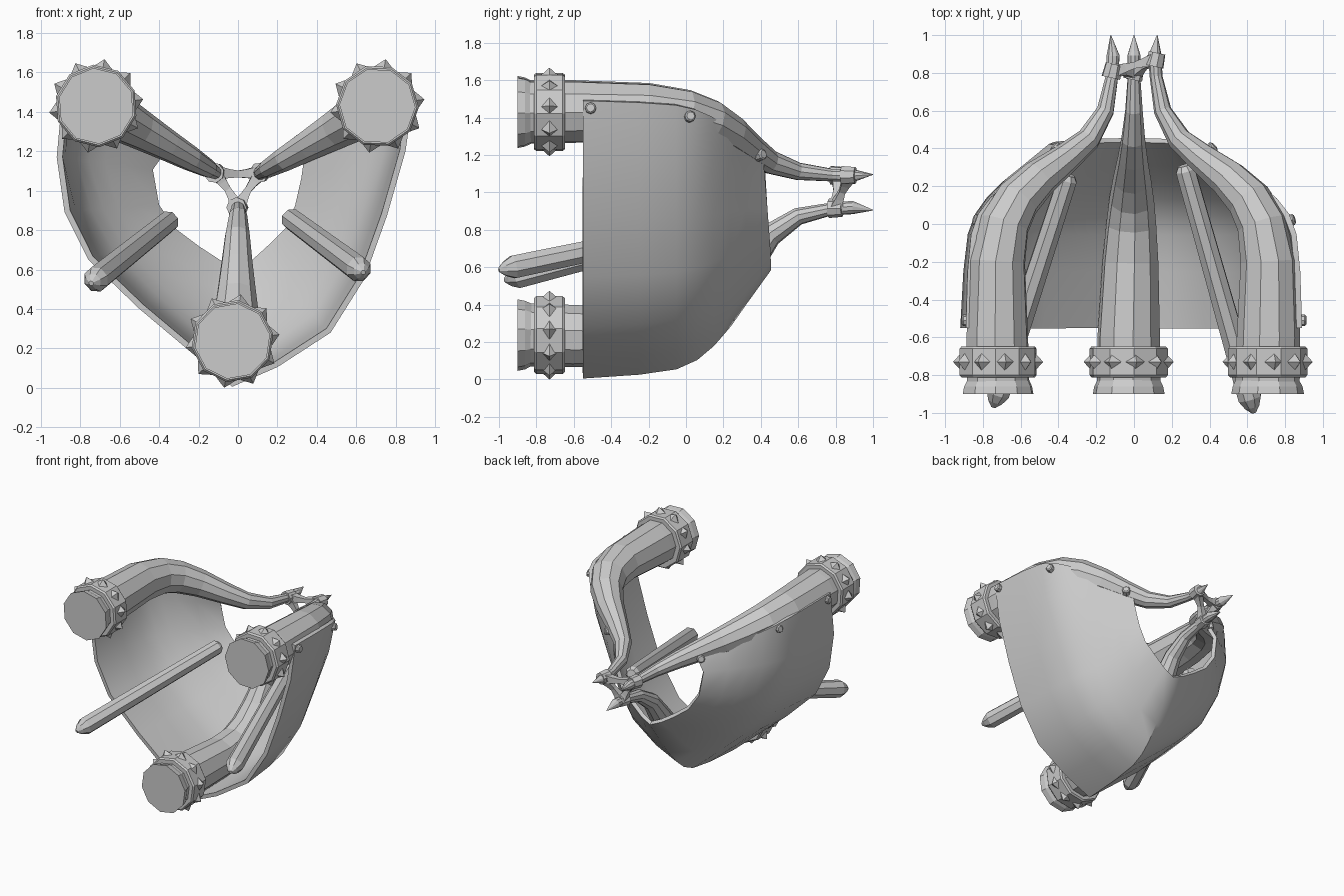
import bpy, bmesh
from math import sin, cos, pi, radians
from mathutils import Vector as V

if "Cube" in bpy.data.objects:
    bpy.data.objects.remove(bpy.data.objects["Cube"])

AXIS_Z = 1.025


def tube(bm, pts, radii, sides, ref, phase=0.0):
    """Sweep a polygon along a path; angle 0 points along ref x tangent."""
    pts = [V(p) for p in pts]
    rings = []
    for i, p in enumerate(pts):
        t = (pts[min(i + 1, len(pts) - 1)] - pts[max(i - 1, 0)]).normalized()
        u = V(ref).cross(t).normalized()
        w = t.cross(u)
        rings.append([bm.verts.new(p + radii[i] * (u * cos(a) + w * sin(a)))
                      for a in (phase + 2 * pi * k / sides for k in range(sides))])
    for r0, r1 in zip(rings, rings[1:]):
        for k in range(sides):
            j = (k + 1) % sides
            bm.faces.new((r0[k], r0[j], r1[j], r1[k]))
    bm.faces.new(rings[0][::-1])
    bm.faces.new(rings[-1])


def finish(name, bm):
    bmesh.ops.recalc_face_normals(bm, faces=bm.faces)
    me = bpy.data.meshes.new(name)
    bm.to_mesh(me)
    bm.free()
    ob = bpy.data.objects.new(name, me)
    bpy.context.collection.objects.link(ob)
    return ob


# Tusk profile: y, distance from the common axis, thickness
PROFILE = [(-.90, .81, .193), (-.86, .81, .185), (-.83, .81, .17), (-.6, .815, .168),
           (-.2, .82, .15), (0, .78, .134), (.13, .70, .12), (.24, .575, .102),
           (.35, .41, .08), (.45, .275, .064), (.6, .175, .047), (.78, .135, .034),
           (.89, .128, .036), (1.0, .142, .002)]

# angle round the axis, position of the tie, sideways shift of the thick end, lift
TUSKS = {"left": (150, .81, -.018, 0), "right": (30, .87, .006, 0),
         "lower": (270, .80, -.028, .022)}


def around(side, dist, y):
    deg, tie, dx, dz = TUSKS[side]
    a, fade = radians(deg), min(1, max(0, (.6 - y) / 1.2))
    return V((dist * cos(a) + dx * fade, y, AXIS_Z + dist * sin(a) + dz))


knots = []
for side, (deg, tie_y, dx, dz) in TUSKS.items():
    a = radians(deg)
    tangential = V((-sin(a), 0, cos(a)))
    phase = radians(26 - deg)
    # tapering tusk
    bm = bmesh.new()
    tube(bm, [around(side, d, y) for y, d, r in PROFILE], [r for y, d, r in PROFILE],
         10, -tangential, phase)
    finish(side + "_tusk", bm)

    # metal ring with pyramid studs on each face
    bm = bmesh.new()
    c = around(side, .81, -.73)
    tube(bm, [c + V((0, dy, 0)) for dy in (-.082, -.07, .07, .082)],
         [.2, .21, .21, .2], 10, -tangential, phase)
    for k in range(10):
        b = radians(8 + 36 * k)
        n = V((cos(b), 0, sin(b)))
        tube(bm, [c + n * .195, c + n * .24], [.05, .001], 4, (0, 1, 0))
    finish(side + "_studded_ring", bm)

    # binding collar near the tip
    bm = bmesh.new()
    knot = around(side, .132, tie_y)
    tube(bm, [knot + V((-.008, -.036, 0)), knot + V((.008, .036, 0))],
         [.052, .046], 8, -tangential)
    finish(side + "_tip_collar", bm)
    knots.append(knot)

# leather ties joining the three tips
bm = bmesh.new()
for i in range(3):
    p, q = knots[i], knots[(i + 1) % 3]
    pts = [p.lerp(q, f) for f in (.05, .28, .5, .72, .95)]
    for m, pull in zip(pts[1:4], (.06, .1, .06)):
        m.x *= 1 - pull
        m.z += (AXIS_Z - m.z) * pull
    tube(bm, pts, [.048, .032, .024, .032, .048], 4, (0, 1, 0), pi / 4)
finish("tip_ties", bm)

# hide stretched over the tusks: loft from front rim to rear rim
FRONT = [(-.89, 1.49), (-.92, 1.17), (-.88, .89), (-.76, .65), (-.5, .4), (-.22, .165),
         (-.03, .005), (.2, .105), (.47, .28), (.64, .55), (.755, .87), (.85, 1.2),
         (.89, 1.49)]
REAR = [(-.38, 1.21), (-.45, 1.11), (-.42, .92), (-.33, .79), (-.21, .7), (-.1, .63),
        (0, .585), (.08, .63), (.18, .72), (.26, .8), (.31, .92), (.34, 1.06), (.36, 1.21)]
ROWS = [(-.55, 0), (-.25, .035), (-.05, .085), (.06, .17), (.15, .3), (.24, .48),
        (.33, .70), (.455, 1)]
# how far each step away from the bottom seam swells (+) or is drawn in (-)
SWELL = [0, -.03, -.06, -.07, -.05, 0, .035]
bm = bmesh.new()
grid = []
for y, t in ROWS:
    row = []
    for k, (f, r) in enumerate(zip(FRONT, REAR)):
        s = SWELL[abs(k - 6)] * sin(pi * t ** .7)
        x = f[0] + (r[0] - f[0]) * t
        z = f[1] + (r[1] - f[1]) * t
        row.append(bm.verts.new((x * (1 + s), y - .045 * t * ((k - 6) / 6) ** 2, z)))
    grid.append(row)
for r0, r1 in zip(grid, grid[1:]):
    for k in range(len(r0) - 1):
        bm.faces.new((r0[k], r0[k + 1], r1[k + 1], r1[k]))
hide = finish("hide_cover", bm)
me = hide.data
# make the faces point outward so the thickness goes inward
if sum(p.normal.dot(p.center - V((0, -.2, AXIS_Z))) for p in me.polygons) < 0:
    me.flip_normals()
mod = hide.modifiers.new("thickness", 'SOLIDIFY')
mod.thickness = .03
mod.offset = -1
bpy.context.view_layer.objects.active = hide
hide.select_set(True)
bpy.ops.object.modifier_apply(modifier="thickness")
bpy.ops.object.shade_smooth_by_angle(angle=radians(40))

# wooden stakes
for side, tip, tail in (("left", (-.745, -.97, .53), (-.345, .26, .85)),
                        ("right", (.635, -1.0, .585), (.265, .31, .86))):
    tip, tail = V(tip), V(tail)
    bm = bmesh.new()
    tube(bm, [tip.lerp(tail, f) for f in (0, .025, .06, .98, 1)],
         [.012, .042, .066, .055, .035], 8, (1, 0, 0), pi / 8)
    finish(side + "_stake", bm)

# rivets holding the hide to the upper tusks
bm = bmesh.new()
for s in (-1, 1):
    for x, y, z, n in ((.89, -.51, 1.45, (1, 0, .1)), (.83, .02, 1.405, (1, .25, .2)),
                       (.41, .40, 1.2, (.7, .7, .2))):
        p = V((s * x, y, z))
        n = V((s * n[0], n[1], n[2])).normalized()
        tube(bm, [p - n * .03, p + n * .015, p + n * .022], [.03, .03, .022], 8, (0, 0, 1))
finish("rivets", bm)
